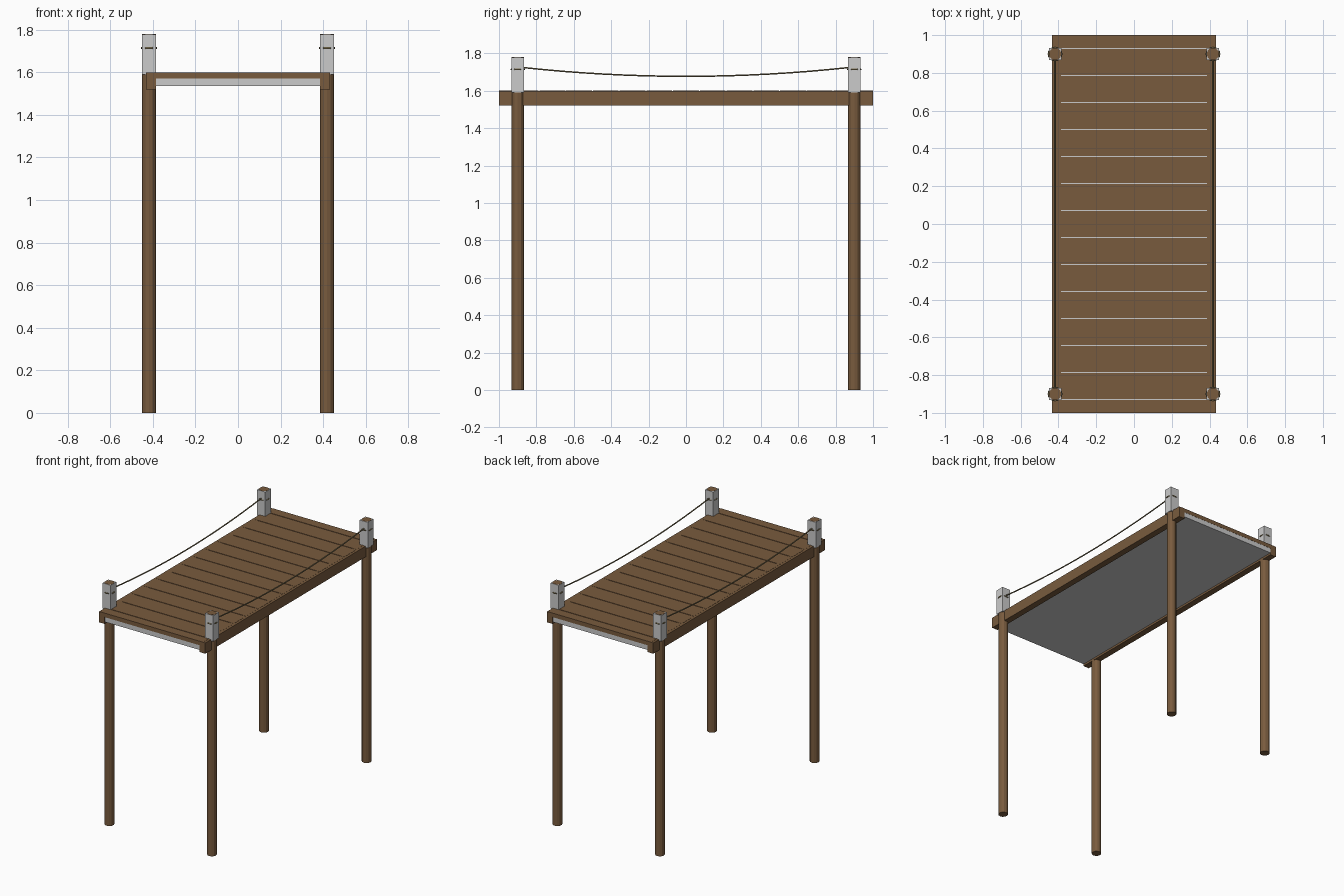
import bpy, math

if "Cube" in bpy.data.objects:
    bpy.data.objects.remove(bpy.data.objects["Cube"])

def mat(name, rgb):
    m = bpy.data.materials.new(name)
    m.diffuse_color = (*rgb, 1)
    m.use_nodes = True
    m.node_tree.nodes["Principled BSDF"].inputs["Base Color"].default_value = m.diffuse_color
    return m

WOOD = mat("brown wood", (0.19, 0.105, 0.048))
GREY = mat("light grey", (0.6, 0.6, 0.6))
ROPE = mat("olive rope", (0.20, 0.16, 0.08))

def finish(name, m):
    o = bpy.context.object
    o.name = name
    o.data.materials.append(m)
    return o

def box(name, m, x0, x1, y0, y1, z0, z1):
    bpy.ops.mesh.primitive_cube_add(size=1, location=((x0+x1)/2, (y0+y1)/2, (z0+z1)/2))
    o = finish(name, m)
    o.scale = (x1-x0, y1-y0, z1-z0)
    bpy.ops.object.transform_apply(location=False, rotation=False, scale=True)
    return o

PX, PY, R, TOP = 0.418, 0.9, 0.033, 1.78

# grey slab under the planks
box("deck_slab", GREY, -0.40, 0.40, -0.999, 0.999, 1.535, 1.597)

# cross planks, half-width at both ends
pitch, gap = 1/7, 0.005
for k in range(-7, 8):
    y0 = max(-1, (k-0.5)*pitch + gap/2)
    y1 = min(1, (k+0.5)*pitch - gap/2)
    box("plank", WOOD, -0.415, 0.415, y0, y1, 1.57, 1.60)

for s in (-1, 1):
    # side beam
    a, b = sorted((s*0.386, s*0.433))
    box("side_beam", WOOD, a, b, -1, 1, 1.52, 1.599)

    for t in (-1, 1):
        # round post, showing at the top of its square cap
        bpy.ops.mesh.primitive_cylinder_add(vertices=12, radius=R, depth=TOP,
                                            location=(s*PX, t*PY, TOP/2))
        finish("post", WOOD)
        box("post_cap", GREY, s*PX-R, s*PX+R, t*PY-R, t*PY+R, 1.59, TOP-0.001)
        # rope loop poking through the cap faces
        bpy.ops.mesh.primitive_torus_add(major_segments=16, minor_segments=6,
                                         major_radius=0.034, minor_radius=0.005,
                                         location=(s*PX, t*PY, 1.714))
        finish("rope_loop", ROPE)

    # sagging hand rope
    cu = bpy.data.curves.new("hand_rope", "CURVE")
    cu.dimensions = "3D"
    cu.bevel_depth = 0.0045
    cu.bevel_resolution = 1
    cu.use_fill_caps = True
    n = 16
    sp = cu.splines.new("POLY")
    sp.points.add(n)
    for i, p in enumerate(sp.points):
        u = 2*i/n - 1
        p.co = (s*PX, u*0.87, 1.677 + 0.047*u*u, 1)
    cu.materials.append(ROPE)
    bpy.context.collection.objects.link(bpy.data.objects.new("hand_rope", cu))
